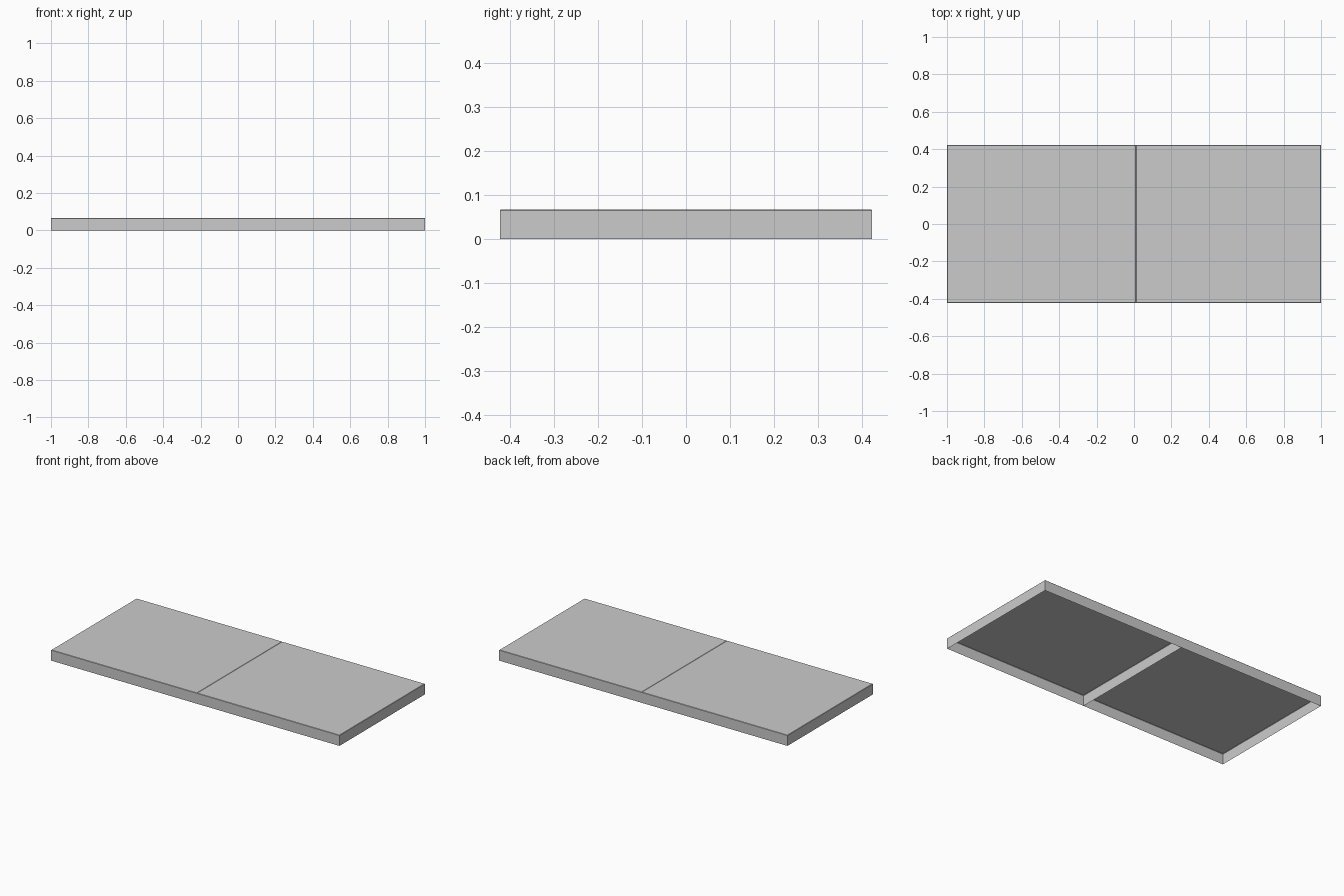
import bpy, bmesh

if "Cube" in bpy.data.objects:
    bpy.data.objects.remove(bpy.data.objects["Cube"])

HALF_DEPTH, HEIGHT, SEAM = 0.423, 0.067, 0.011


def open_tray(name, x0, x1):
    """Thin-skinned slab: top and four sides, open underneath."""
    bm = bmesh.new()
    bmesh.ops.create_cube(bm, size=1)
    for v in bm.verts:
        v.co.x = x1 if v.co.x > 0 else x0
        v.co.y *= 2 * HALF_DEPTH
        v.co.z = HEIGHT if v.co.z > 0 else 0
    bm.normal_update()
    bmesh.ops.delete(bm, geom=[f for f in bm.faces if f.normal.z < -0.5],
                     context='FACES_ONLY')
    # tiny softened rim around the top
    rim = [e for e in bm.edges if all(v.co.z > HEIGHT / 2 for v in e.verts)]
    bmesh.ops.bevel(bm, geom=rim, offset=0.002, segments=1, affect='EDGES')
    mesh = bpy.data.meshes.new(name)
    bm.to_mesh(mesh)
    bm.free()
    obj = bpy.data.objects.new(name, mesh)
    bpy.context.collection.objects.link(obj)
    return obj


# Two slabs butted together at the seam
open_tray("left_slab", -1, SEAM)
open_tray("right_slab", SEAM, 1)
